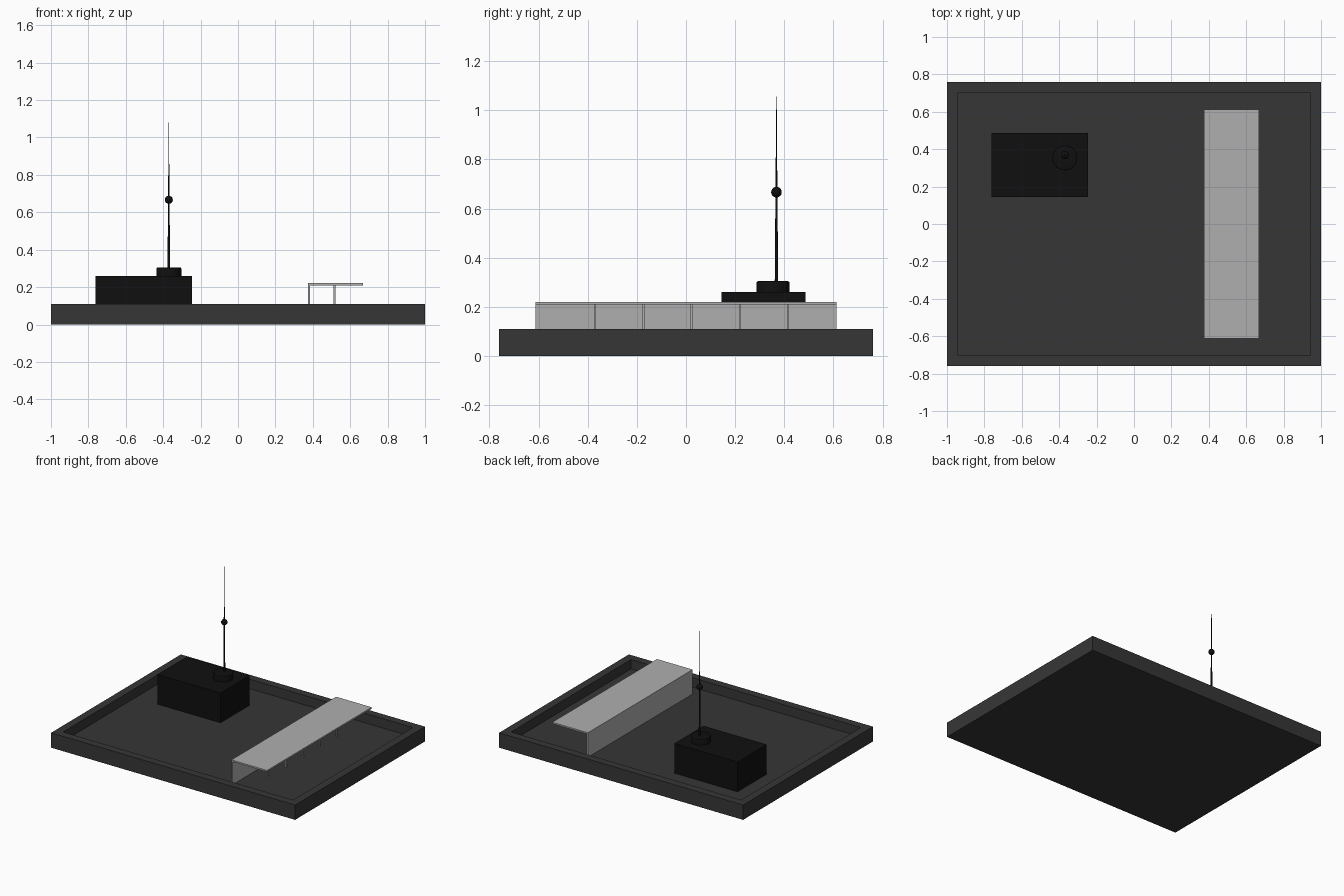
import bpy, bmesh
from mathutils import Vector

if "Cube" in bpy.data.objects:
    bpy.data.objects.remove(bpy.data.objects["Cube"])


def mat(name, v):
    m = bpy.data.materials.new(name)
    m.diffuse_color = (v, v, v, 1)
    m.use_nodes = True
    m.node_tree.nodes["Principled BSDF"].inputs["Base Color"].default_value = m.diffuse_color
    return m


DARK = mat("dark_grey", 0.037)
BLACK = mat("near_black", 0.005)
LIGHT = mat("light_grey", 0.43)
FLOOR_Z = 0.04


def finish(bm, name, material):
    me = bpy.data.meshes.new(name)
    bm.to_mesh(me)
    bm.free()
    ob = bpy.data.objects.new(name, me)
    me.materials.append(material)
    bpy.context.collection.objects.link(ob)
    return ob


def box_bm(lo, hi):
    lo, hi = Vector(lo), Vector(hi)
    bm = bmesh.new()
    bmesh.ops.create_cube(bm, size=1)
    for v in bm.verts:
        v.co = Vector((v.co[i] * (hi[i] - lo[i]) + (hi[i] + lo[i]) / 2 for i in range(3)))
    return bm


def box(name, lo, hi, material):
    return finish(box_bm(lo, hi), name, material)


def smooth(ob):
    bpy.ops.object.select_all(action='DESELECT')
    ob.select_set(True)
    bpy.context.view_layer.objects.active = ob
    bpy.ops.object.shade_smooth_by_angle()


def cone(name, x, y, z0, z1, r0, r1, segs, material, bevel=0):
    bm = bmesh.new()
    bmesh.ops.create_cone(bm, cap_ends=True, segments=segs, radius1=r0, radius2=r1, depth=z1 - z0)
    bmesh.ops.translate(bm, verts=bm.verts, vec=(x, y, (z0 + z1) / 2))
    if bevel:
        rim = [e for e in bm.edges if all(v.co.z > z1 - 1e-4 for v in e.verts)]
        bmesh.ops.bevel(bm, geom=rim, offset=bevel, segments=2, affect='EDGES', profile=0.5)
    ob = finish(bm, name, material)
    smooth(ob)
    return ob


# Roof slab with raised parapet: inset the top face and sink it
bm = box_bm((-1, -0.76, 0), (1, 0.76, 0.11))
bm.normal_update()
top = [f for f in bm.faces if f.normal.z > 0.9]
bmesh.ops.inset_region(bm, faces=top, thickness=0.082)
edges = list(top[0].edges)
ret = bmesh.ops.extrude_discrete_faces(bm, faces=top)
for v in ret["faces"][0].verts:
    v.co.z = FLOOR_Z
bmesh.ops.recalc_face_normals(bm, faces=bm.faces)
finish(bm, "roof_slab", DARK)

# Rooftop housing with antenna
box("roof_housing", (-0.763, 0.145, FLOOR_Z), (-0.245, 0.487, 0.26), BLACK)
cone("antenna_mount", -0.37, 0.354, 0.26, 0.305, 0.067, 0.067, 32, BLACK, bevel=0.006)
cone("antenna_mast", -0.37, 0.368, 0.30, 1.08, 0.007, 0.0006, 12, BLACK)

bm = bmesh.new()
bmesh.ops.create_uvsphere(bm, u_segments=24, v_segments=12, radius=0.0215)
bmesh.ops.translate(bm, verts=bm.verts, vec=(-0.37, 0.368, 0.667))
smooth(finish(bm, "antenna_ball", BLACK))

# Canopy: back wall, roof panel and a row of posts
box("canopy_wall", (0.375, -0.613, FLOOR_Z), (0.385, 0.612, 0.212), LIGHT)
box("canopy_roof", (0.375, -0.613, 0.21), (0.667, 0.612, 0.221), LIGHT)
for i in range(5):
    y = -0.37 + i * 0.1965
    box(f"canopy_post_{i + 1}", (0.511, y - 0.004, FLOOR_Z), (0.52, y + 0.004, 0.211), LIGHT)
